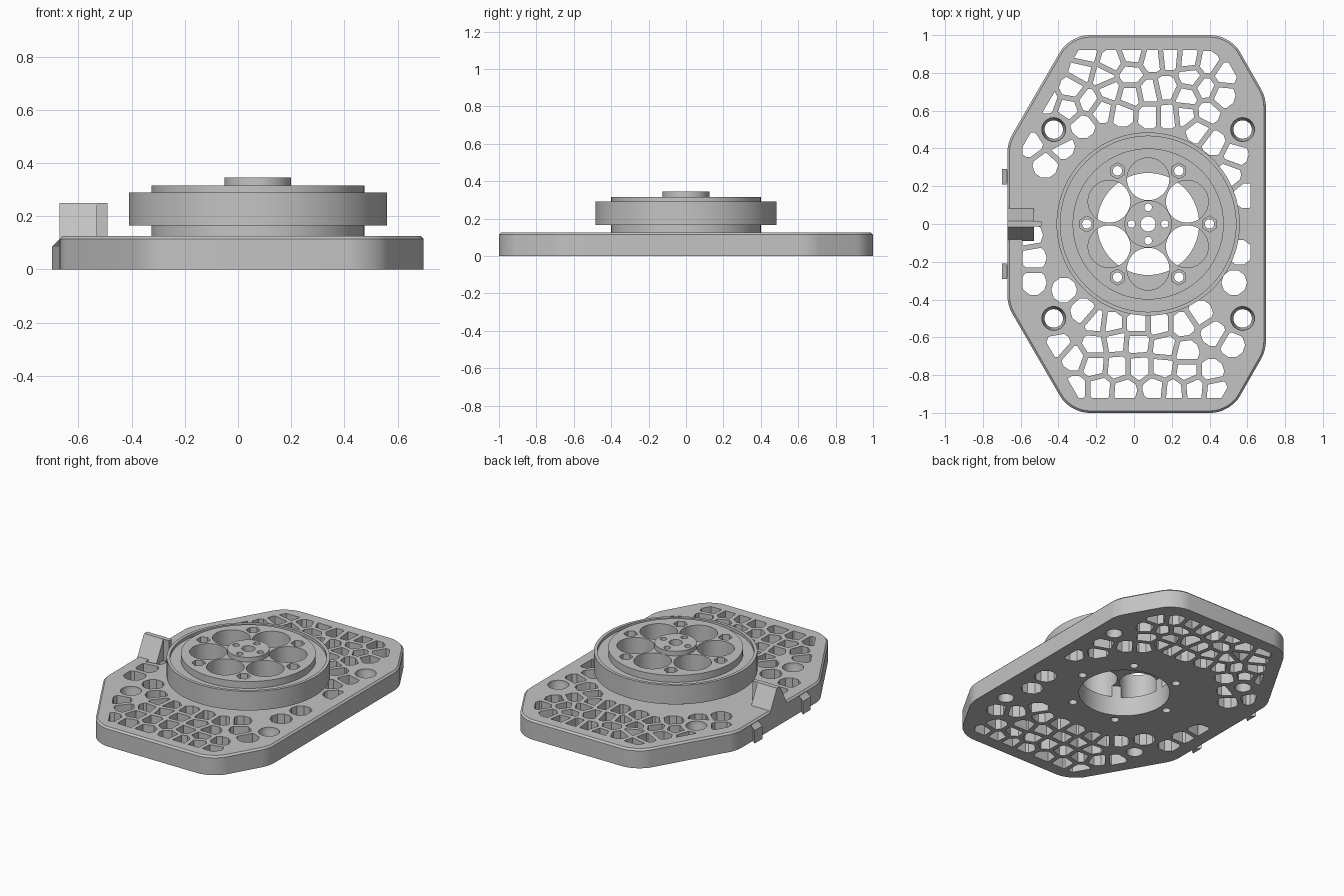
import bpy, bmesh, math
from mathutils import Vector

cube = bpy.data.objects.get("Cube")
if cube:
    bpy.data.objects.remove(cube, do_unlink=True)

GREY = (0.55, 0.55, 0.55, 1)
grey = bpy.data.materials.new("grey_plastic")
grey.use_nodes = True
grey.diffuse_color = GREY
grey.node_tree.nodes["Principled BSDF"].inputs["Base Color"].default_value = GREY

AXIS = Vector((0.075, 0))     # turntable axis
TOP = 0.125                   # plate thickness
BOLT_RING = 0.325


def ngon(centre, radius, sides=32, turn=0.0):
    return [(centre[0] + radius * math.cos(turn + math.tau * i / sides),
             centre[1] + radius * math.sin(turn + math.tau * i / sides)) for i in range(sides)]


def rect(x0, x1, half):
    return [(x0, -half), (x1, -half), (x1, half), (x0, half)]


def polar(radius, degrees):
    a = math.radians(degrees)
    return AXIS + Vector((radius * math.cos(a), radius * math.sin(a)))


def loft(bm, *levels):
    """Closed solid through (loop, height) levels with equal point counts."""
    rings = [[bm.verts.new((x, y, z)) for x, y in loop] for loop, z in levels]
    bm.faces.new(rings[0][::-1])
    bm.faces.new(rings[-1])
    for low, high in zip(rings, rings[1:]):
        for i in range(len(low)):
            j = (i + 1) % len(low)
            bm.faces.new((low[i], low[j], high[j], high[i]))


def prism(bm, loop, z0, z1):
    loft(bm, (loop, z0), (loop, z1))


def make(name, bm):
    bmesh.ops.recalc_face_normals(bm, faces=bm.faces)
    mesh = bpy.data.meshes.new(name)
    bm.to_mesh(mesh)
    bm.free()
    mesh.materials.append(grey)
    obj = bpy.data.objects.new(name, mesh)
    bpy.context.collection.objects.link(obj)
    return obj


def cut(obj, bm):
    """Subtract a cutter and bake the result."""
    cutter = make("cutter", bm)
    cutter.hide_render = True
    mod = obj.modifiers.new("cut", 'BOOLEAN')
    mod.operation, mod.solver, mod.object = 'DIFFERENCE', 'EXACT', cutter
    bpy.context.view_layer.update()
    result = bpy.data.meshes.new_from_object(obj.evaluated_get(bpy.context.evaluated_depsgraph_get()))
    obj.modifiers.clear()
    obj.data = result
    bpy.data.objects.remove(cutter, do_unlink=True)


def smooth(obj):
    obj.data.shade_smooth()
    obj.data.set_sharp_from_angle(angle=math.radians(30))


def clip(loop, point, normal):
    """Keep the part of a convex loop on the normal side of a line."""
    out = []
    for a, b in zip(loop, loop[1:] + loop[:1]):
        da, db = (a - point).dot(normal), (b - point).dot(normal)
        if da >= 0:
            out.append(a)
        if (da >= 0) != (db >= 0):
            out.append(a.lerp(b, da / (da - db)))
    return out


# Base plate: eight-sided slab with rounded corners and a chamfered top
half = [(-0.34, 1), (-0.67, 0.43), (-0.67, -0.43), (-0.34, -1)]
outline = [Vector(p) for p in half + [(0.51, -1), (0.698, -0.67), (0.698, 0.67), (0.51, 1)]]
bm = bmesh.new()
prism(bm, outline, 0, TOP)
for end, size in ((True, 0.1), (False, 0.046)):
    corners = [e for e in bm.edges if abs(e.verts[0].co.z - e.verts[1].co.z) > 0.1
               and (abs(e.verts[0].co.y) > 0.99) == end
               and (end or abs(e.verts[0].co.y) in [abs(v.y) for v in outline]
                    or abs(e.verts[0].co.y) < 0.7)]
    bmesh.ops.bevel(bm, geom=corners, offset=size, segments=8, profile=0.5, affect='EDGES')
rim = [e for e in bm.edges if all(v.co.z > TOP - 0.001 for v in e.verts)]
bmesh.ops.bevel(bm, geom=rim, offset=0.011, segments=1, affect='EDGES')
plate = make("base_plate", bm)

# Cell pattern seeds, in hundredths
SEEDS = [(-26, 90), (-12, 86), (-1, 90), (10, 87), (19, 88), (29, 87), (39, 85), (-28, 81),
         (48, 79), (-2, 79), (30, 78), (-16, 78), (-33, 72), (-24, 65), (-13, 71), (-2, 68),
         (8, 70), (17, 72), (28, 67), (38, 72), (47, 68), (-46, 65), (-35, 61), (-17, 60),
         (-6, 58), (-27, 52), (8, 57), (18, 57), (27, 58), (34, 49), (39, 59), (-55, 42),
         (-38, 41), (-47, 31), (42, 43), (54, 37), (50, 26), (59, 15), (-55, -6), (-53, -18),
         (-53, -31), (-37, -35), (-27, -46), (56, -15), (53, -31), (-20, -52), (-12, -53),
         (2, -53), (13, -53), (26, -53), (35, -47), (-40, -64), (-21, -64), (-10, -62), (2, -63),
         (16, -65), (28, -68), (42, -58), (52, -64), (-32, -71), (-21, -75), (-9, -76),
         (3, -76), (15, -76), (28, -78), (41, -78), (-31, -87), (-18, -87), (-5, -88),
         (11, -87), (21, -88), (32, -87), (43, -88)]
seeds = [Vector(s) / 100 for s in SEEDS]
screws = [Vector((x, y)) for x in (-0.425, 0.575) for y in (-0.5, 0.5)]

# Cells keep a web between neighbours, a border, and solid pads round the holes
bm = bmesh.new()
for s in seeds:
    cell = [s + Vector(p) for p in ngon((0, 0), 0.068, 10)]
    for other in seeds:
        if other != s and (other - s).length < 0.3:
            n = (s - other).normalized()
            cell = clip(cell, (s + other) / 2 + n * 0.014, n)
    for a, b in zip(outline, outline[1:] + outline[:1]):
        inward = Vector((a.y - b.y, b.x - a.x)).normalized()
        cell = clip(cell, a + inward * 0.08, inward)
    for centre, radius in [(AXIS, 0.44)] + [(c, 0.09) for c in screws]:
        n = (s - centre).normalized()
        cell = clip(cell, centre + n * radius, n)
    if len(cell) > 2:
        prism(bm, cell, -0.1, 0.2)
bmesh.ops.dissolve_degenerate(bm, dist=0.002, edges=bm.edges)
cut(plate, bm)

# Corner screw holes, centre opening and bolt holes
bm = bmesh.new()
for c in screws:
    loft(bm, (ngon(c, 0.049), -0.1), (ngon(c, 0.049), 0.06), (ngon(c, 0.063), 0.1),
         (ngon(c, 0.063), 0.2))
prism(bm, ngon(AXIS, 0.27, 64), -0.1, 0.2)
for k in range(6):
    prism(bm, ngon(polar(BOLT_RING, 60 * k), 0.025, 20), -0.1, 0.2)
cut(plate, bm)
smooth(plate)

# Turntable: turned profile with a rim groove, raised hub and hollow underside
profile = [(0, 0.2), (0.27, 0.2), (0.27, TOP), (0.4, TOP), (0.4, 0.165), (0.485, 0.165),
           (0.485, 0.29), (0.465, 0.29), (0.465, 0.27), (0.4, 0.27), (0.4, 0.315),
           (0.125, 0.315), (0.125, 0.345), (0, 0.345)]
bm = bmesh.new()
verts = [bm.verts.new((AXIS.x + r, 0, z)) for r, z in profile]
edges = [bm.edges.new(pair) for pair in zip(verts, verts[1:])]
bmesh.ops.spin(bm, geom=verts + edges, cent=(AXIS.x, 0, 0), axis=(0, 0, 1),
               angle=math.tau, steps=96, use_duplicate=False)
bmesh.ops.remove_doubles(bm, verts=bm.verts, dist=0.0005)
turntable = make("turntable", bm)

# Six round windows, bolt holes and hub holes
bm = bmesh.new()
for k in range(6):
    prism(bm, ngon(polar(0.238, 60 * k + 30), 0.112, 48), 0.1, 0.4)
    prism(bm, ngon(polar(BOLT_RING, 60 * k), 0.025, 20), 0.1, 0.4)
for k in range(4):
    prism(bm, ngon(polar(0.088, 90 * k), 0.02, 20), 0.1, 0.4)
prism(bm, ngon(AXIS, 0.04), 0.1, 0.4)
cut(turntable, bm)

# Hexagonal nut pockets
bm = bmesh.new()
for k in range(6):
    prism(bm, ngon(polar(BOLT_RING, 60 * k), 0.042, 6, math.pi / 2), 0.265, 0.4)
cut(turntable, bm)
smooth(turntable)

# Pointer: wedge on the plate edge with a thin rib
bm = bmesh.new()
loft(bm, (rect(-0.67, -0.53, 0.09), 0.11), (rect(-0.67, -0.53, 0.016), 0.25))
make("pointer_wedge", bm)
bm = bmesh.new()
prism(bm, rect(-0.53, -0.49, 0.014), 0.11, 0.25)
make("pointer_rib", bm)

# Dovetail clips on the right side, with sloping tops
for name, y in (("front_clip", -0.25), ("back_clip", 0.25)):
    def dovetail(outer):
        return [(-0.668, y - 0.012), (-0.668, y + 0.012), (outer, y + 0.04), (outer, y - 0.04)]
    bm = bmesh.new()
    loft(bm, (dovetail(-0.7), 0), (dovetail(-0.7), 0.085), (dovetail(-0.672), 0.112))
    make(name, bm)
